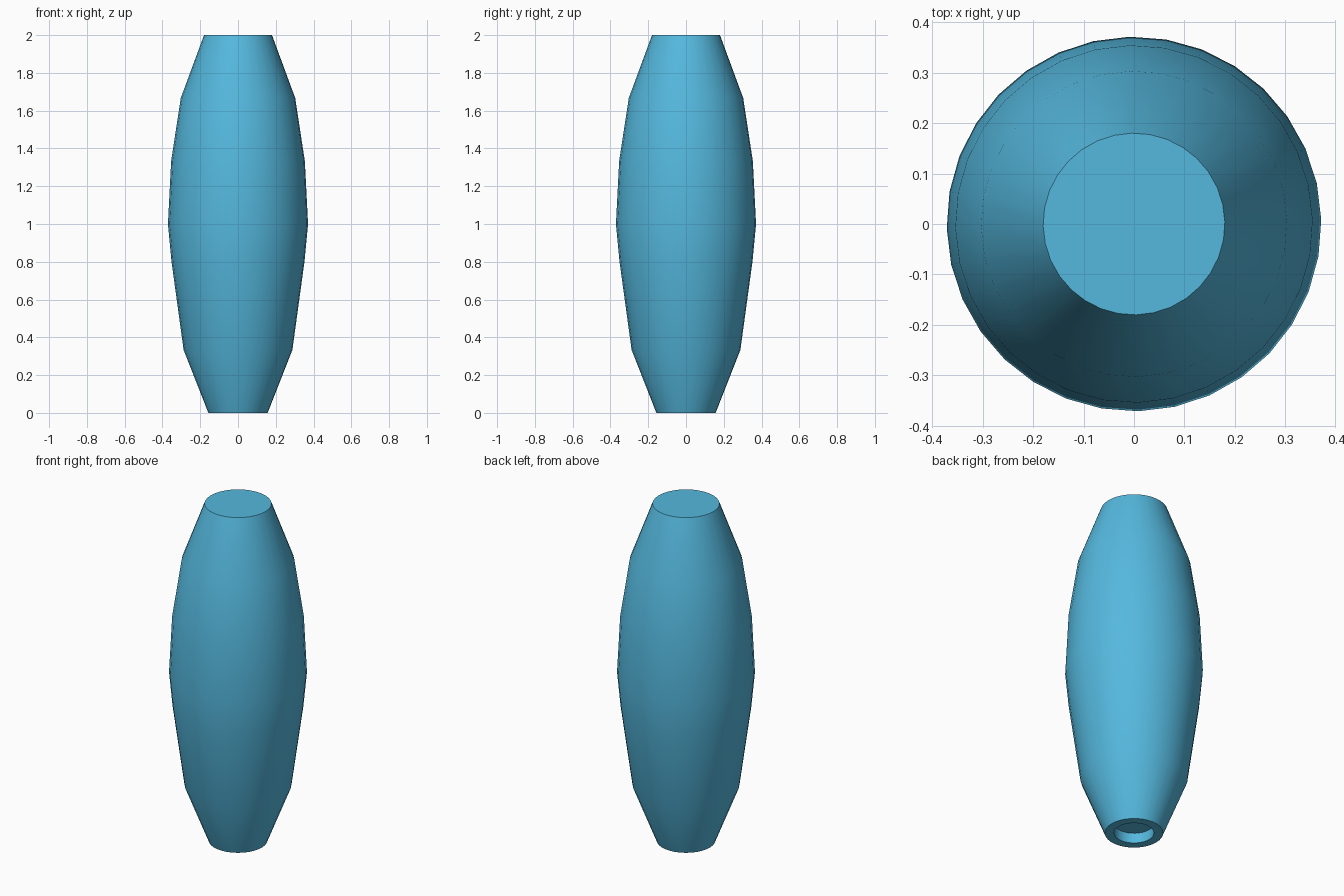
import bpy, bmesh, math

if "Cube" in bpy.data.objects:
    bpy.data.objects.remove(bpy.data.objects["Cube"])

SIDES = 32
OFFSET = math.radians(1.3)

# Profile (radius, z): socket recess in the base, outer body, flat top
PROFILE = [(0.107, 0.06), (0.107, 0.0), (0.157, 0.0), (0.288, 0.333),
           (0.352, 0.80), (0.371, 1.0), (0.354, 1.333),
           (0.303, 1.667), (0.18, 2.0)]


def lathe(name, profile, sides):
    bm = bmesh.new()
    rings = []
    for r, z in profile:
        rings.append([bm.verts.new((r * math.cos(OFFSET + math.tau * i / sides),
                                    r * math.sin(OFFSET + math.tau * i / sides), z))
                      for i in range(sides)])
    for a, b in zip(rings, rings[1:]):
        for i in range(sides):
            j = (i + 1) % sides
            bm.faces.new((a[i], a[j], b[j], b[i]))
    bm.faces.new(rings[0][::-1])
    bm.faces.new(rings[-1])
    bmesh.ops.recalc_face_normals(bm, faces=bm.faces[:])
    mesh = bpy.data.meshes.new(name)
    bm.to_mesh(mesh)
    bm.free()
    obj = bpy.data.objects.new(name, mesh)
    bpy.context.collection.objects.link(obj)
    return obj


# Barrel-shaped body with a shallow recess underneath
body = lathe("tapered_body", PROFILE, SIDES)
blue = bpy.data.materials.new("light_blue")
blue.diffuse_color = (0.09, 0.48, 0.73, 1.0)
blue.use_nodes = True
blue.node_tree.nodes["Principled BSDF"].inputs["Base Color"].default_value = blue.diffuse_color
body.data.materials.append(blue)

# Smooth the body, keep the rims crisp
bpy.context.view_layer.objects.active = body
body.select_set(True)
bpy.ops.object.shade_smooth_by_angle(angle=math.radians(30))
